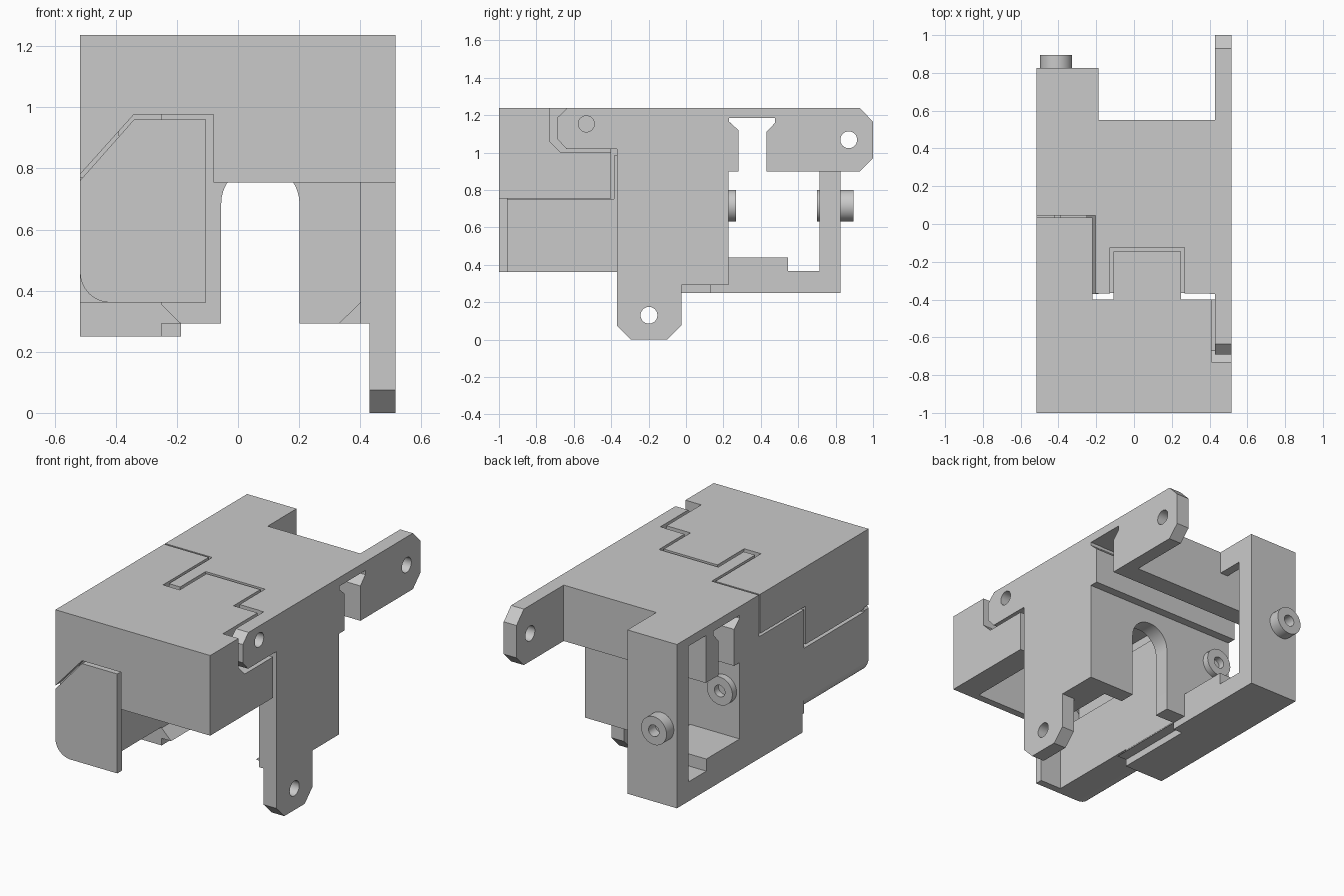
import bpy, bmesh, math
from mathutils import Vector

if "Cube" in bpy.data.objects:
    bpy.data.objects.remove(bpy.data.objects["Cube"])

grey = bpy.data.materials.new("plain grey")
grey.use_nodes = True
COLOUR = (0.59, 0.59, 0.59, 1)
grey.diffuse_color = COLOUR
grey.node_tree.nodes["Principled BSDF"].inputs["Base Color"].default_value = COLOUR


def prism(name, axis, pts, a, b):
    """Extrude a 2D outline along an axis; outline is yz, xz or xy."""
    place = {"x": lambda p, t: (t, p[0], p[1]),
             "y": lambda p, t: (p[0], t, p[1]),
             "z": lambda p, t: (p[0], p[1], t)}[axis]
    bm = bmesh.new()
    face = bm.faces.new([bm.verts.new(place(p, a)) for p in pts])
    ext = bmesh.ops.extrude_face_region(bm, geom=[face])
    moved = [v for v in ext["geom"] if isinstance(v, bmesh.types.BMVert)]
    bmesh.ops.translate(bm, verts=moved, vec=Vector(place((0, 0), b - a)))
    bmesh.ops.recalc_face_normals(bm, faces=bm.faces)
    mesh = bpy.data.meshes.new(name)
    bm.to_mesh(mesh)
    bm.free()
    mesh.materials.append(grey)
    ob = bpy.data.objects.new(name, mesh)
    bpy.context.collection.objects.link(ob)
    return ob


def box(name, x, y, z):
    return prism(name, "z", [(x[0], y[0]), (x[1], y[0]), (x[1], y[1]), (x[0], y[1])], *z)


def arc(cx, cy, r, start, end, n):
    return [(cx + r * math.cos(math.radians(start + (end - start) * i / n)),
             cy + r * math.sin(math.radians(start + (end - start) * i / n)))
            for i in range(n + 1)]


def circle(cx, cy, r):
    return arc(cx, cy, r, 0, 360, 32)[:-1]


def smooth(ob):
    bpy.ops.object.select_all(action="DESELECT")
    ob.select_set(True)
    bpy.context.view_layer.objects.active = ob
    bpy.ops.object.shade_smooth_by_angle(angle=math.radians(30))


def cut(ob, axis, pts, a, b):
    """Cut a prism out of an object, then smooth its curved walls."""
    cutter = prism("cutter", axis, pts, a, b)
    cutter.hide_render = True
    mod = ob.modifiers.new("cut", "BOOLEAN")
    mod.operation, mod.object, mod.solver = "DIFFERENCE", cutter, "EXACT"
    bpy.context.view_layer.objects.active = ob
    bpy.ops.object.modifier_apply(modifier=mod.name)
    bpy.data.objects.remove(cutter)
    smooth(ob)


L, R = -0.517, 0.515      # outer side planes
TOP, ROOF = 1.237, 1.185  # roof slab
STEP = -0.187             # inner side of the rear post
THICK = -0.25             # inner side of the thick right wall

# Front cover: roof with interlocking finger, front plate and side walls
prism("cover_roof", "z", [
    (L, -1), (R, -1), (R, -.73), (.41, -.73), (.41, -.4), (.25, -.4), (.25, -.145),
    (-.108, -.145), (-.108, -.4), (-.22, -.4), (-.22, .035), (L, .035)], ROOF, TOP)
prism("cover_front", "y", [
    (L, TOP), (R, TOP), (R, .754), (-.08, .754), (-.08, .977),
    (-.34, .977), (L, .78)], -1, -.955)
prism("cover_left_wall", "x", [
    (-1, .754), (-.4, .754), (-.4, 1), (-.67, 1), (-.73, 1.06), (-.73, TOP), (-1, TOP)], .41, R)
box("cover_inner_wall", (.36, .41), (-.96, -.4), (.754, ROOF))
prism("cover_right_wall", "x", [
    (-.955, .77), (-.4, .77), (-.4, 1), (.035, 1), (.035, TOP), (-.955, TOP)], L, -.42)

# Lower front panel and the thick rounded wall behind it
corner = arc(-.417, .461, .1, 180, 270, 8)
prism("front_panel", "y", corner + [(-.105, .361), (-.105, .96), (-.34, .96), (L, .76)],
      -1, -.955)
prism("lower_right_wall", "y", corner + [(THICK, .361), (THICK, .752), (L, .752)], -.955, -.37)

# Body roof, notched around the cover, with a ledge under the finger seam
prism("body_roof", "z", [
    (L, .825), (STEP, .825), (STEP, .55), (.43, .55), (.43, -.368), (.268, -.368),
    (.268, -.125), (-.128, -.125), (-.128, -.368), (-.203, -.368), (-.203, .045),
    (L, .045)], ROOF, TOP)
prism("finger_ledge", "z", [
    (-.16, -.365), (-.09, -.365), (-.09, -.17), (.23, -.17), (.23, -.365), (.3, -.365),
    (.3, -.09), (-.16, -.09)], 1.13, ROOF)

# Body side walls, with a lip that backs the right side seam
box("body_left_wall", (.4, R), (-.37, .228), (.293, TOP))
prism("body_right_wall", "x", [
    (-.385, .361), (-.37, .361), (-.37, .25), (.228, .25), (.228, 1.2), (.045, 1.2),
    (.045, .985), (-.385, .985)], L, THICK)
box("seam_lip", (-.42, -.39), (-.955, .1), (.7, 1.06))

# Cross wall with arched opening
cross = box("cross_wall", (-.41, .41), (.13, .228), (.293, 1.2))
cut(cross, "y", arc(.073, .685, .128, 0, 180, 20) + [(-.055, .2), (.201, .2)], 0, .4)

# Hooked rails hanging under the roof
prism("front_hook_rail", "x", [(.22, .9), (.28, .9), (.28, 1.12), (.225, 1.17)], L, .44)
prism("rear_hook_rail", "x", [
    (.43, .9), (.55, .9), (.55, 1.2), (.477, 1.2), (.477, 1.16), (.43, 1.11)], L, .44)

# Rear arm
arm = prism("rear_arm", "x", [
    (.22, .9), (.28, .9), (.28, 1.12), (.23, 1.165), (.23, ROOF), (.477, ROOF), (.477, 1.16),
    (.43, 1.11), (.43, .9), (.93, .9), (1, .97), (1, 1.165), (.93, TOP), (.22, TOP)], .43, R)
cut(arm, "x", circle(.87, 1.068, .045), .3, .7)

# Lower and front tabs
tab = prism("lower_tab", "x", [
    (-.37, .31), (-.37, .075), (-.295, 0), (-.1, 0), (-.025, .075), (-.025, .31)], .43, R)
cut(tab, "x", circle(-.198, .13, .045), .3, .7)
tab = prism("front_tab", "x", [
    (-.36, 1.02), (-.64, 1.02), (-.69, 1.075), (-.69, 1.185), (-.635, TOP), (-.36, TOP)], .43, R)
cut(tab, "x", circle(-.533, 1.153, .043), .42, .7)

# Floor rail, its step and the gussets
prism("floor_front", "y", [
    (L, .25), (THICK, .25), (THICK, .293), (STEP, .293), (THICK, .355), (L, .355)], -.37, .14)
box("floor_rear", (L, STEP), (.13, .825), (.25, .367))
box("floor_step", (L, STEP), (.22, .545), (.36, .44))
prism("left_gusset", "y", [(.33, .293), (.41, .293), (.41, .37)], -.3, .14)

# Rear post and the web joining it to the rear rail
box("rear_post", (L, STEP), (.715, .825), (.25, TOP))
box("post_web", (-.24, STEP), (.54, .72), (1.1, ROOF))

# Bosses with blind holes, and the plain pad inside the post
for name, start, end in (("inner_boss", .2, .268), ("rear_boss", .81, .895)):
    boss = prism(name, "y", circle(-.412, .716, .085), start, end)
    cut(boss, "y", circle(-.412, .716, .035), start + .02, 1)
smooth(prism("post_pad", "y", circle(-.412, .716, .085), .7, .72))
